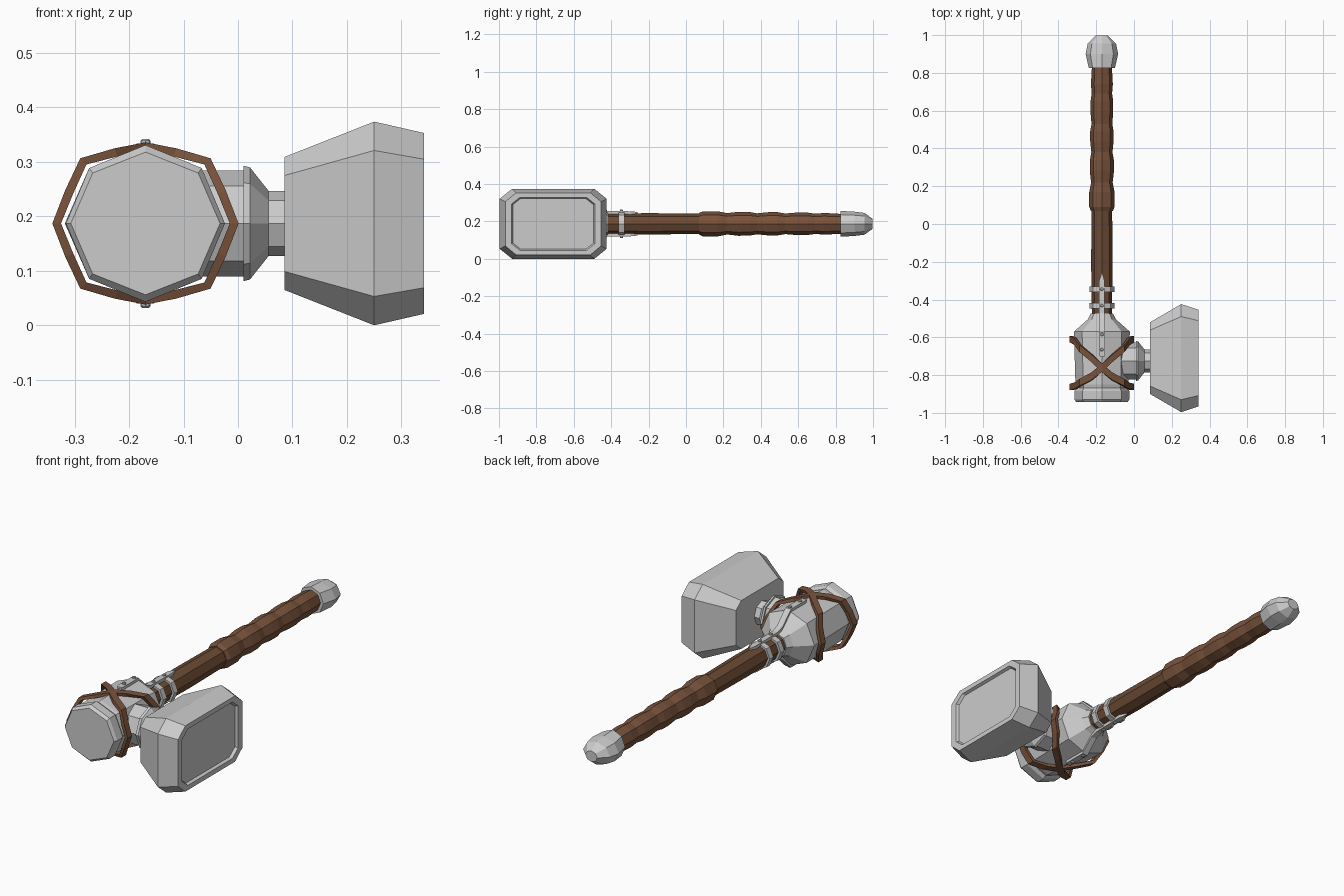
import bpy, bmesh
from math import cos, sin, pi
from mathutils import Vector

if "Cube" in bpy.data.objects:
    bpy.data.objects.remove(bpy.data.objects["Cube"])

CX, CZ, HY = -0.17, 0.187, -0.71   # handle axis and striking-block centre


def paint(name, col):
    m = bpy.data.materials.new(name)
    m.diffuse_color = col
    m.use_nodes = True
    m.node_tree.nodes["Principled BSDF"].inputs["Base Color"].default_value = m.diffuse_color
    return m


WOOD = paint("brown_leather", (0.15, 0.07, 0.035, 1))
STRAP = paint("strap_leather", (0.19, 0.085, 0.045, 1))


def loft(name, rings, mat=None, closed=False):
    """Skin a list of equal point rings; cap the ends unless it is a closed loop."""
    bm = bmesh.new()
    vs = [[bm.verts.new(p) for p in r] for r in rings]
    n = len(vs[0])
    pairs = list(zip(vs, vs[1:])) + ([(vs[-1], vs[0])] if closed else [])
    for a, b in pairs:
        for i in range(n):
            j = (i + 1) % n
            bm.faces.new((a[i], a[j], b[j], b[i]))
    if not closed:
        bm.faces.new(vs[0])
        bm.faces.new(vs[-1])
    bmesh.ops.recalc_face_normals(bm, faces=bm.faces)
    me = bpy.data.meshes.new(name)
    bm.to_mesh(me)
    bm.free()
    ob = bpy.data.objects.new(name, me)
    bpy.context.collection.objects.link(ob)
    if mat:
        me.materials.append(mat)
    return ob


def oct_y(y, rx, rz=None):
    """Octagon ring around the handle axis."""
    rz = rz or rx
    return [(CX + rx * cos(k * pi / 4), y, CZ + rz * sin(k * pi / 4)) for k in range(8)]


def oct_x(x, r):
    return [(x, -0.725 + r * cos(k * pi / 4), CZ + r * sin(k * pi / 4)) for k in range(8)]


def chamfer_rect(x, hy, hz, cy, cz):
    """Rectangle with cut corners, facing x."""
    q = [(hy, hz - cz), (hy - cy, hz), (cy - hy, hz), (-hy, hz - cz),
         (-hy, cz - hz), (cy - hy, -hz), (hy - cy, -hz), (hy, cz - hz)]
    return [(x, HY + y, CZ + z) for y, z in q]


# Handle shaft
loft("handle_shaft", [oct_y(-0.50, 0.053), oct_y(-0.2, 0.057), oct_y(0.10, 0.054)], WOOD)

# Wavy wrapped grip
grip = [(0.07, .058), (0.09, .067), (0.17, .067), (0.22, .057), (0.28, .064), (0.34, .063),
        (0.38, .056), (0.44, .062), (0.49, .062), (0.53, .055), (0.59, .060), (0.65, .060),
        (0.69, .054), (0.74, .058), (0.83, .053)]
loft("handle_grip", [oct_y(y, r) for y, r in grip], STRAP)

# Pommel
loft("pommel", [oct_y(0.825, .069), oct_y(0.90, .086, .065),
                oct_y(0.955, .075, .058), oct_y(0.997, .033, .027)])

# Octagonal head body with front cap and rear shoulder
body = [(-.942, .137, .131), (-.928, .146, .144), (-.885, .146, .144), (-.868, .135, .133),
        (-.85, .140, .137), (-.57, .148, .140), (-.505, .075, .075), (-.475, .059, .062)]
loft("head_body", [oct_y(*b) for b in body])

# Metal bands on the handle
for i, y in enumerate((-0.345, -0.432)):
    loft(f"handle_band_{i}", [oct_y(y - .015, .066), oct_y(y + .015, .066)])

# Neck joining the body to the striking block
loft("block_neck", [oct_x(x, r) for x, r in
                    ((-.12, .097), (.01, .097), (.01, .106), (.022, .103), (.056, .06), (.10, .06))])

# Striking block with recessed face
loft("striking_block", [
    chamfer_rect(.085, .19, .122, .042, .034),
    chamfer_rect(.25, .286, .187, .066, .053),
    chamfer_rect(.342, .256, .166, .058, .048),
    chamfer_rect(.342, .223, .142, .045, .036),
    chamfer_rect(.328, .216, .136, .043, .034)])

# Two tilted leather loops crossing above and below the body
for s in (1, -1):
    rings = []
    for k in range(16):
        a = k * pi / 8
        c = abs(cos(a))
        r = .149 + .022 * min(1, c * 1.3)
        if k % 2:
            r *= cos(pi / 8) * 1.01
        y = -.762 + s * .127 * cos(a) + .026 * cos(a) ** 2
        w = .017 + .005 * (1 - c)
        rings.append([(CX + (r - d) * cos(a), y + e, CZ + (r - d) * sin(a))
                      for d, e in ((0, -w), (0, w), (.016, w), (.016, -w))])
    loft("cross_strap_" + ("a" if s > 0 else "b"), rings, STRAP, closed=True)

# Pointed metal tongues with rivets, above and below
path = [(-.258, .063, .001), (-.30, .067, .014), (-.47, .070, .014), (-.505, .083, .015),
        (-.572, .147, .016), (-.69, .147, .016), (-.702, .146, .012)]
for s, side in ((1, "top"), (-1, "bottom")):
    loft("tongue_" + side, [[(CX - w, y, CZ + s * r), (CX + w, y, CZ + s * r),
                             (CX + w, y, CZ + s * (r - .016)), (CX - w, y, CZ + s * (r - .016))]
                            for y, r, w in path])
    for i, (y, r) in enumerate(((-.345, .066), (-.432, .066), (-.585, .145), (-.665, .145))):
        loft(f"rivet_{side}_{i}", [[(CX + q * cos(k * pi / 4), y + q * sin(k * pi / 4), CZ + s * (r + h))
                                    for k in range(8)] for q, h in ((.009, 0), (.009, .007), (.006, .010))])
